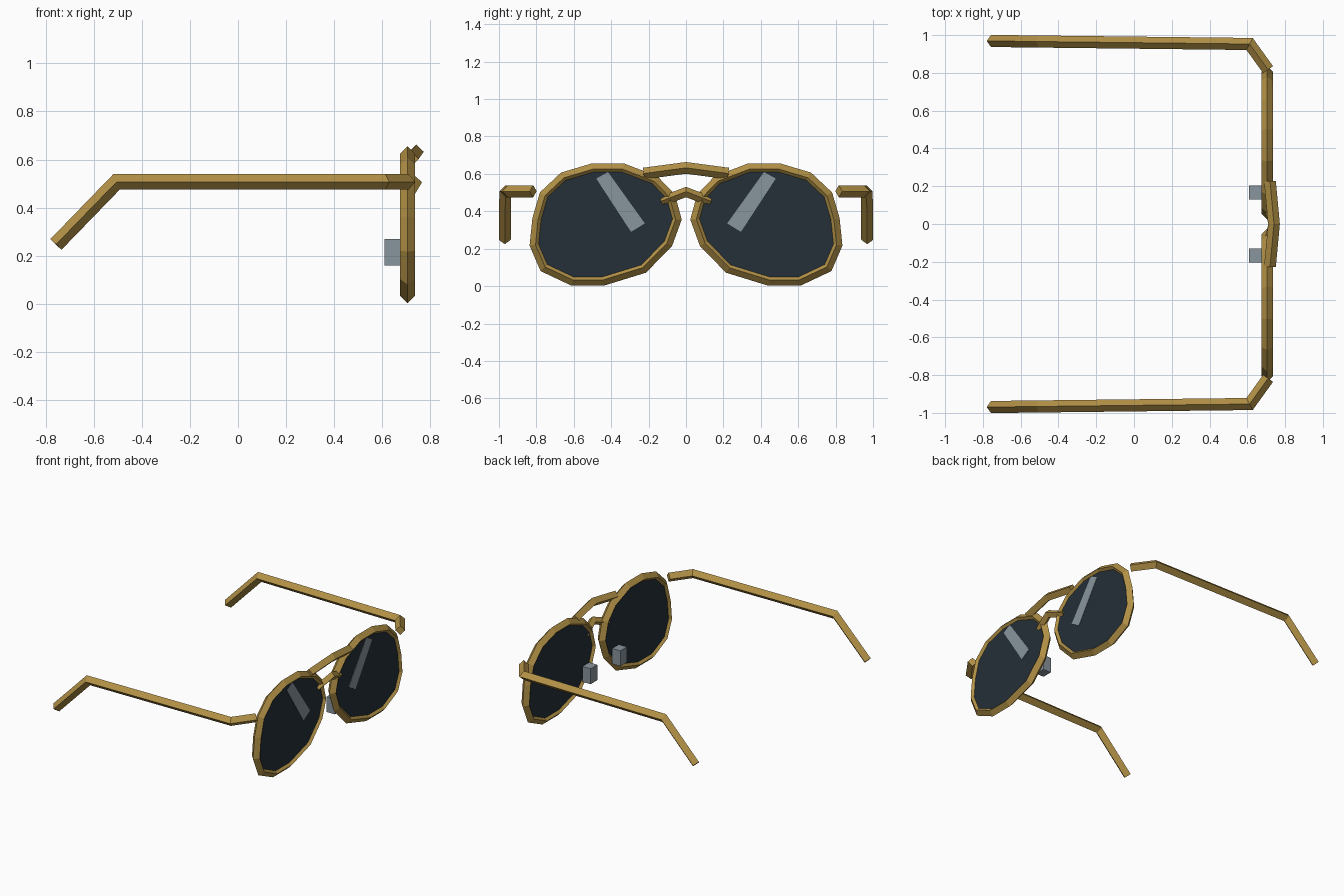
import bpy, bmesh
from mathutils import Vector

if "Cube" in bpy.data.objects:
    bpy.data.objects.remove(bpy.data.objects["Cube"])


def material(name, rgb):
    m = bpy.data.materials.new(name)
    m.diffuse_color = (*rgb, 1)
    m.use_nodes = True
    m.node_tree.nodes["Principled BSDF"].inputs["Base Color"].default_value = m.diffuse_color
    return m


GOLD = material("antique gold", (0.45, 0.285, 0.062))
DARK = material("dark lens", (0.018, 0.029, 0.040))
GREY = material("pale grey", (0.25, 0.30, 0.34))


def finish(name, bm, mat):
    bmesh.ops.recalc_face_normals(bm, faces=bm.faces)
    me = bpy.data.meshes.new(name)
    bm.to_mesh(me)
    bm.free()
    me.materials.append(mat)
    ob = bpy.data.objects.new(name, me)
    bpy.context.collection.objects.link(ob)
    return ob


def bar(name, pts, r, up, closed=False):
    """Sweep a diamond section along a path with mitred corners."""
    pts = [Vector(p) for p in pts]
    n = len(pts)
    seg = [(pts[(i + 1) % n] - pts[i]).normalized() for i in range(n)]

    def plane(i):
        if closed or 0 < i < n - 1:
            return (seg[i - 1] + seg[i]).normalized()
        return seg[0] if i == 0 else seg[n - 2]

    side = seg[0].cross(Vector(up)).normalized()
    top = side.cross(seg[0])
    ring = [pts[0] + o * r for o in (side, top, -side, -top)]
    bm = bmesh.new()
    rings = []
    for i in range(n):
        d, nrm = seg[max(i - 1, 0)], plane(i)
        ring = [p + d * ((pts[i] - p).dot(nrm) / d.dot(nrm)) for p in ring]
        rings.append([bm.verts.new(p) for p in ring])
    for i in range(n if closed else n - 1):
        a, b = rings[i], rings[(i + 1) % n]
        for k in range(4):
            j = (k + 1) % 4
            bm.faces.new((a[k], a[j], b[j], b[k]))
    if not closed:
        bm.faces.new(rings[0])
        bm.faces.new(rings[-1])
    return finish(name, bm, GOLD)


def plate(name, outline, x0, x1, mat):
    """Extrude a (y, z) outline between two x positions."""
    bm = bmesh.new()
    f = bm.faces.new([bm.verts.new((x0, y, z)) for y, z in outline])
    ext = bmesh.ops.extrude_face_region(bm, geom=[f])
    vs = [v for v in ext["geom"] if isinstance(v, bmesh.types.BMVert)]
    bmesh.ops.translate(bm, verts=vs, vec=(x1 - x0, 0, 0))
    return finish(name, bm, mat)


# outer outline of one rim, shrunk to the centre line of its bar
OUTER = [(.505, .655), (.33, .655), (.15, .585), (.06, .49), (.025, .36),
         (.075, .22), (.215, .075), (.445, .003), (.62, .003), (.78, .08),
         (.835, .21), (.82, .36), (.78, .50), (.67, .605)]
CY, CZ = .43, .33
RIM = [(CY + (y - CY) * .925, CZ + (z - CZ) * .907) for y, z in OUTER]
GLINT = [(.48, .575), (.417, .61), (.22, .335), (.294, .29)]
PAD = [(.13, .16), (.205, .16), (.205, .27), (.13, .27)]
TEMPLE = [(-.757, .969, .247), (-.505, .966, .507),
          (.612, .953, .507), (.71, .817, .507)]

for label, s in (("left", 1), ("right", -1)):
    def flip(outline):
        return [(s * y, z) for y, z in outline]

    bar(label + "_rim", [(.705, y, z) for y, z in flip(RIM)], .031, (1, 0, 0), True)
    plate(label + "_lens", flip(RIM), .69, .72, DARK)
    plate(label + "_lens_glint", flip(GLINT), .719, .723, GREY)
    plate(label + "_nose_pad", flip(PAD), .61, .675, GREY)
    bar(label + "_temple", [(x, s * y, z) for x, y, z in TEMPLE], .032, (0, 0, 1))

# brow bar and nose bridge, both bowed forward and up
bar("brow_bar", [(.72, -.225, .602), (.741, 0, .632), (.72, .225, .602)], .031, (0, 0, 1))
bar("nose_bridge", [(.708, -.13, .453), (.738, 0, .503), (.708, .13, .453)], .026, (0, 0, 1))
